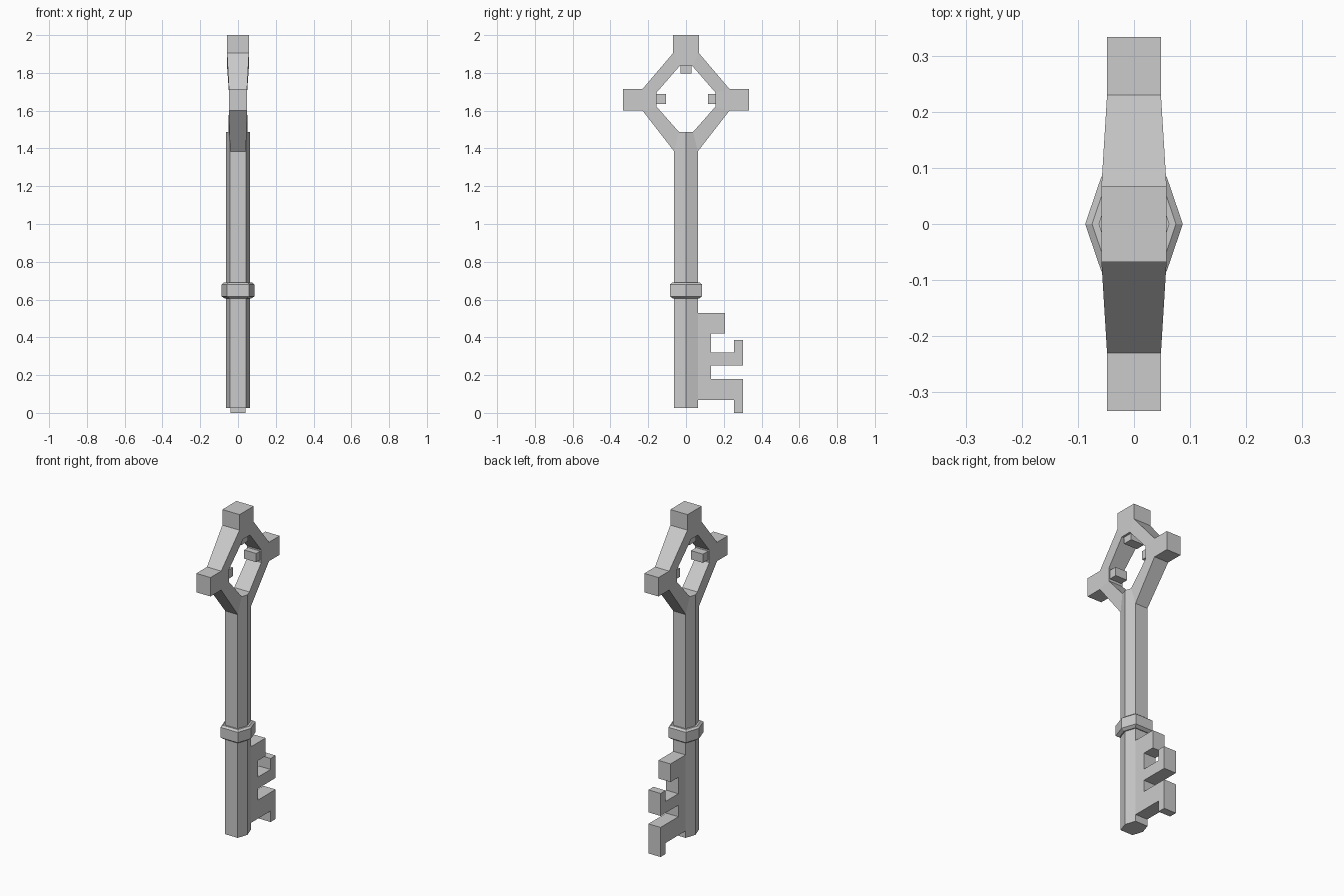
import bpy, bmesh

if "Cube" in bpy.data.objects:
    bpy.data.objects.remove(bpy.data.objects["Cube"])


def finish(bm, name):
    bmesh.ops.recalc_face_normals(bm, faces=bm.faces)
    me = bpy.data.meshes.new(name)
    bm.to_mesh(me)
    bm.free()
    ob = bpy.data.objects.new(name, me)
    bpy.context.collection.objects.link(ob)
    return ob


def prism(bm, pts):
    """Solid from a (y, z, half thickness) outline, symmetric in x."""
    a = [bm.verts.new((h, y, z)) for y, z, h in pts]
    b = [bm.verts.new((-h, y, z)) for y, z, h in pts]
    bm.faces.new(a)
    bm.faces.new(b[::-1])
    n = len(pts)
    for i in range(n):
        j = (i + 1) % n
        bm.faces.new((a[i], b[i], b[j], a[j]))


def hex_loft(name, rings):
    """Six-sided loft; each ring is (z, tip x, flat x, flat y)."""
    bm = bmesh.new()
    loops = []
    for z, t, x, y in rings:
        loops.append([bm.verts.new((px, py, z)) for px, py in
                      ((t, 0), (x, y), (-x, y), (-t, 0), (-x, -y), (x, -y))])
    for lo, hi in zip(loops, loops[1:]):
        for i in range(6):
            j = (i + 1) % 6
            bm.faces.new((lo[i], lo[j], hi[j], hi[i]))
    bm.faces.new(loops[0][::-1])
    bm.faces.new(loops[-1])
    return finish(bm, name)


# Shaft, trimmed at the top to meet the bow arms
hex_loft("shaft", [(0.025, 0.063, 0.042, 0.063),
                   (1.385, 0.063, 0.042, 0.063),
                   (1.487, 0.063, 0.051, 0.037)])

# Collar with bevelled rims
hex_loft("collar", [(z, 0.087 * s, 0.058 * s, 0.085 * s) for z, s in
                    ((0.605, 0.8), (0.617, 1), (0.68, 1), (0.69, 0.86))])

# Bow: top block, side blocks and four tapering arms
TOP, MID = 0.058, 0.048
bm = bmesh.new()
prism(bm, [(-0.068, 2, TOP), (-0.068, 1.905, TOP), (-0.033, 1.837, TOP),
           (0.033, 1.837, TOP), (0.068, 1.905, TOP), (0.068, 2, TOP)])
for s in (1, -1):
    side = [(0.23, 1.6), (0.333, 1.6), (0.333, 1.715), (0.23, 1.715),
            (0.155, 1.697), (0.155, 1.62)]
    prism(bm, [(s * y, z, MID) for y, z in side])
    upper = [(0.068, 1.905, TOP), (0.23, 1.715, MID),
             (0.155, 1.697, MID), (0.033, 1.837, TOP)]
    lower = [(0.063, 1.385, 0.042), (0.23, 1.6, MID),
             (0.155, 1.62, MID), (0.037, 1.487, 0.051)]
    for arm in (upper, lower):
        prism(bm, [(s * y, z, h) for y, z, h in arm])
bmesh.ops.remove_doubles(bm, verts=bm.verts, dist=0.0005)
inner = [f for f in bm.faces if all(len(e.link_faces) > 2 for e in f.edges)]
bmesh.ops.delete(bm, geom=inner, context='FACES_ONLY')
finish(bm, "bow")

# Small nubs pointing into the bow opening
for name, y0, y1, z0, z1, h in (("nub_top", -0.03, 0.03, 1.797, 1.85, 0.045),
                                ("nub_left", -0.17, -0.106, 1.635, 1.688, 0.04),
                                ("nub_right", 0.117, 0.17, 1.635, 1.688, 0.04)):
    bm = bmesh.new()
    prism(bm, [(y0, z0, h), (y1, z0, h), (y1, z1, h), (y0, z1, h)])
    finish(bm, name)

# Toothed bit
teeth = [(0.06, 0.53), (0.207, 0.53), (0.207, 0.42), (0.132, 0.42),
         (0.132, 0.32), (0.255, 0.32), (0.255, 0.387), (0.303, 0.387),
         (0.303, 0.25), (0.132, 0.25), (0.132, 0.18), (0.303, 0.18),
         (0.303, 0), (0.255, 0), (0.255, 0.067), (0.06, 0.067)]
bm = bmesh.new()
prism(bm, [(y, z, 0.041) for y, z in teeth])
finish(bm, "bit")
